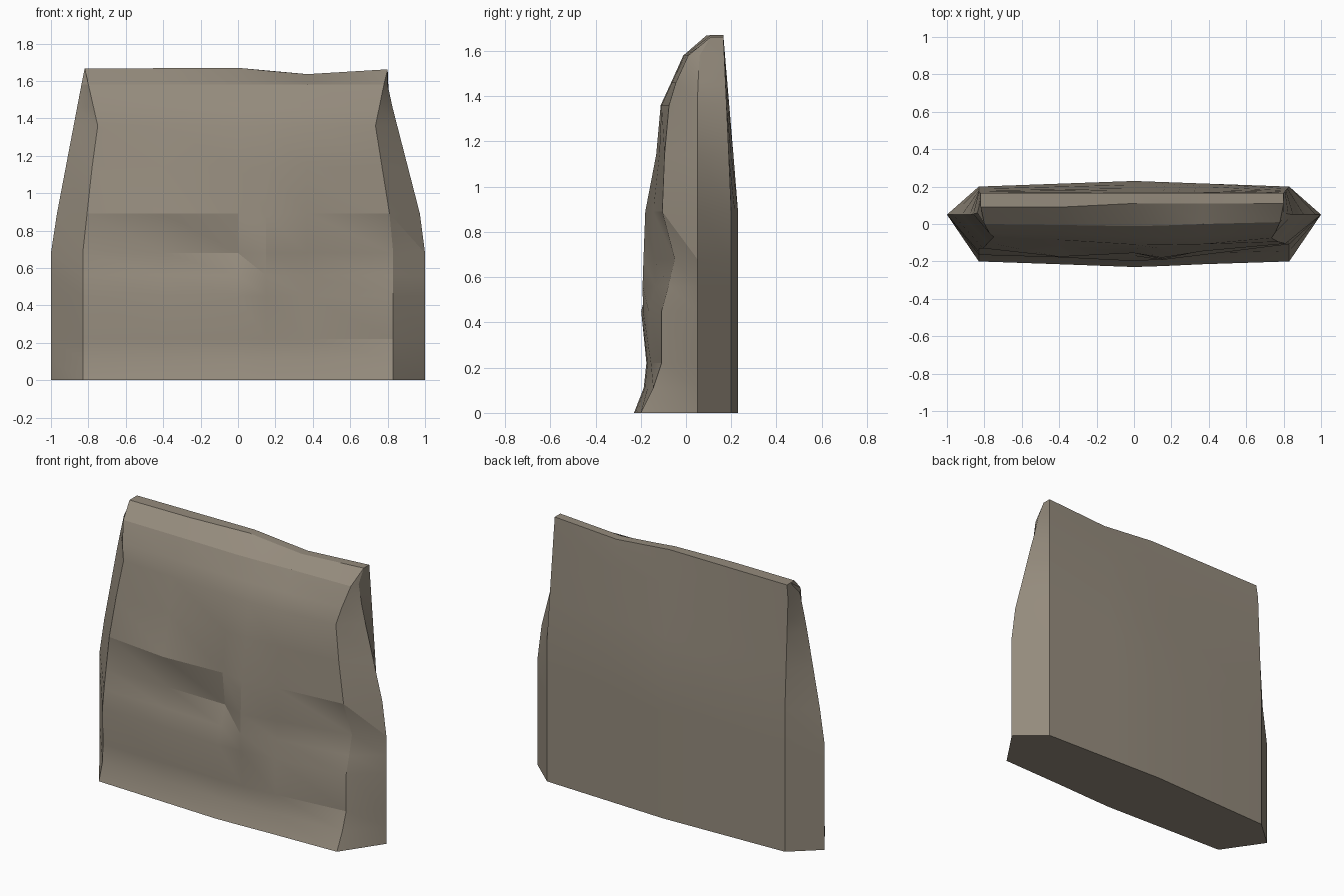
import bpy, bmesh, math

if "Cube" in bpy.data.objects:
    bpy.data.objects.remove(bpy.data.objects["Cube"])


def interp(points, z):
    """Piecewise linear lookup through (z, value) pairs."""
    for (z0, v0), (z1, v1) in zip(points, points[1:]):
        if z <= z1:
            return v0 + (v1 - v0) * (z - z0) / (z1 - z0)
    return points[-1][1]


# Outlines seen from the front, by height
front_left = [(0, -.83), (.68, -.83), (1.14, -.78), (1.36, -.75), (1.67, -.82)]
front_right = [(0, .83), (.68, .83), (.89, .81), (1.36, .735), (1.58, .78), (1.67, .80)]
outer_left = [(0, -1), (.68, -1), (.88, -.97), (1.67, -.82)]
outer_right = [(0, 1), (.68, 1), (.88, .975), (1.56, .80), (1.67, .80)]
outer_y = [(0, .05), (1.4, .05), (1.58, .06), (1.67, .13)]
back_right = [(0, .83), (.9, .83), (1.67, .80)]
back_corner_y = [(0, .20), (.9, .20), (1.67, .165)]
back_mid_y = [(0, .23), (.9, .23), (1.67, .165)]

# Weathered front: height, then depth at six columns from left to right
rows = [
    (0.00, -.20, -.215, -.23, -.225, -.215, -.20),
    (0.11, -.165, -.175, -.187, -.182, -.170, -.145),
    (0.22, -.16, -.17, -.175, -.17, -.155, -.108),
    (0.45, -.165, -.178, -.198, -.19, -.165, -.108),
    (0.56, -.15, -.155, -.17, -.192, -.135, -.078),
    (0.68, -.13, -.125, -.13, -.188, -.143, -.05),
    (0.89, -.13, -.175, -.155, -.18, -.145, -.105),
    (1.14, -.10, -.115, -.125, -.132, -.118, -.095),
    (1.36, -.07, -.085, -.11, -.112, -.108, -.075),
    (1.46, -.05, -.055, -.066, -.066, -.062, -.045),
    (1.58, .00, -.005, -.012, -.008, .00, .01),
    (1.67, .09, .09, .11, .11, .11, .11),
]
inner_x = [-.40, 0, .15, .37]
COLS = 6

stone = bpy.data.materials.new("weathered_stone")
stone.diffuse_color = (.30, .26, .205, 1)
stone.use_nodes = True
stone.node_tree.nodes["Principled BSDF"].inputs["Base Color"].default_value = stone.diffuse_color

# Stone slab lofted through horizontal rings
bm = bmesh.new()
rings = []
top_dip = [(-1, -.005), (0, 0), (.15, -.015), (.35, -.035), (.8, -.008), (1, -.008)]
for z, *depths in rows:
    xs = [interp(front_left, z)] + inner_x + [interp(front_right, z)]
    pts = list(zip(xs, depths))
    oy, by = interp(outer_y, z), interp(back_corner_y, z)
    br = interp(back_right, z)
    pts += [(interp(outer_right, z), oy), (br, by), (.37, by + (interp(back_mid_y, z) - by) * .55),
            (0, interp(back_mid_y, z)), (-.83 if z < 1.6 else -.82, by), (interp(outer_left, z), oy)]
    lift = 1 if z > 1.6 else 0
    rings.append([bm.verts.new((x, y, z + lift * interp(top_dip, x))) for x, y in pts])

for low, high in zip(rings, rings[1:]):
    n = len(low)
    for i in range(n):
        j = (i + 1) % n
        a, b, c, d = low[i], low[j], high[j], high[i]
        bm.faces.new((a, b, d))
        bm.faces.new((b, c, d))
bm.faces.new(rings[0][::-1])

# Narrow top cap, stitched as triangles by the library
cap = bm.faces.new(rings[-1])
bmesh.ops.triangulate(bm, faces=[cap])
bmesh.ops.recalc_face_normals(bm, faces=bm.faces[:])

mesh = bpy.data.meshes.new("stone_slab")
bm.to_mesh(mesh)
bm.free()
mesh.materials.append(stone)
slab = bpy.data.objects.new("stone_slab", mesh)
bpy.context.collection.objects.link(slab)
bpy.context.view_layer.objects.active = slab
slab.select_set(True)
bpy.ops.object.shade_smooth_by_angle(angle=math.radians(20))
